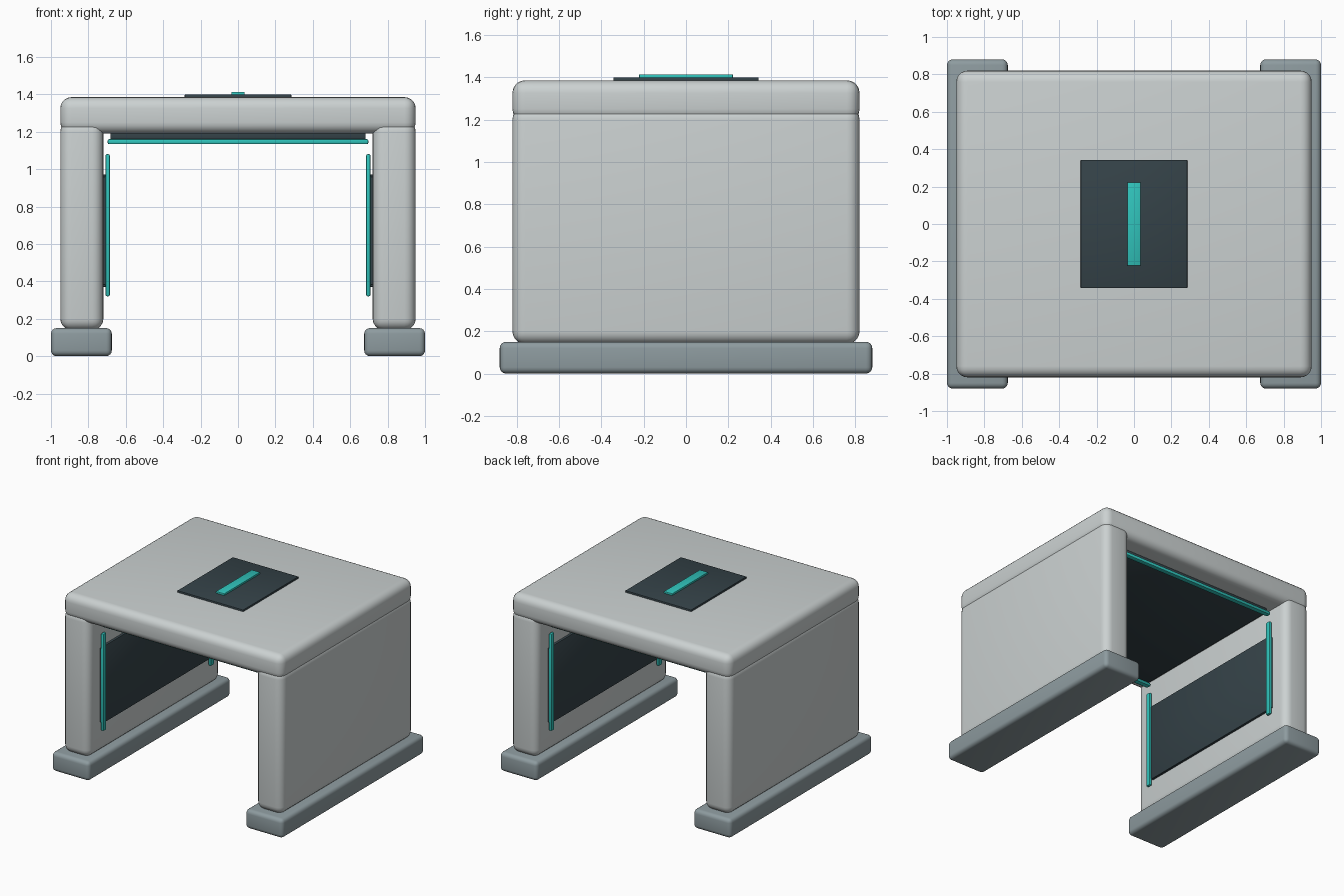
import bpy

if "Cube" in bpy.data.objects:
    bpy.data.objects.remove(bpy.data.objects["Cube"])


def material(name, rgb):
    m = bpy.data.materials.new(name)
    m.diffuse_color = (*rgb, 1)
    m.use_nodes = True
    m.node_tree.nodes["Principled BSDF"].inputs["Base Color"].default_value = m.diffuse_color
    return m


SHELL = material("shell_grey", (0.60, 0.64, 0.64))
FOOT = material("foot_grey", (0.27, 0.33, 0.35))
DARK = material("dark_panel", (0.035, 0.055, 0.065))
TEAL = material("teal_glow", (0.03, 0.55, 0.50))


def box(name, lo, hi, bevel, mat, segments=4):
    """Rounded box spanning two opposite corners."""
    bpy.ops.mesh.primitive_cube_add(
        size=1, location=[(a + b) / 2 for a, b in zip(lo, hi)])
    ob = bpy.context.object
    ob.name = name
    ob.scale = [b - a for a, b in zip(lo, hi)]
    bpy.ops.object.transform_apply(location=False, rotation=False, scale=True)
    ob.data.materials.append(mat)
    mod = ob.modifiers.new("Bevel", "BEVEL")
    mod.width = bevel
    mod.segments = segments
    bpy.ops.object.modifier_apply(modifier=mod.name)
    bpy.ops.object.shade_smooth_by_angle(angle=0.6)
    return ob


def side_box(name, side, x0, x1, y0, y1, z0, z1, bevel, mat, segments=4):
    """Box given by its distance from the centre plane, on either side."""
    xs = sorted((side * x0, side * x1))
    return box(name, (xs[0], y0, z0), (xs[1], y1, z1), bevel, mat, segments)


# Roof slab
box("roof", (-0.95, -0.82, 1.19), (0.95, 0.82, 1.385), 0.06, SHELL, 5)

# Feet, walls, inner panels and vertical light strips
for label, s in (("left", -1), ("right", 1)):
    side_box(label + "_foot", s, 0.675, 1.0, -0.88, 0.88, 0, 0.15, 0.03, FOOT)
    side_box(label + "_wall", s, 0.72, 0.95, -0.82, 0.82, 0.14, 1.26, 0.06, SHELL, 5)
    side_box(label + "_inner_panel", s, 0.702, 0.73, -0.65, 0.65, 0.37, 0.97, 0.005, DARK, 2)
    for end, y in (("front", -0.665), ("back", 0.665)):
        side_box(f"{label}_{end}_light_strip", s, 0.685, 0.709, y - 0.02, y + 0.02,
                 0.32, 1.08, 0.008, TEAL, 2)
        # Tie the strip to the wall behind it
        side_box(f"{label}_{end}_strip_mount", s, 0.705, 0.73, y - 0.015, y + 0.015,
                 0.38, 0.96, 0.003, DARK, 1)

# Ceiling panel and its two light strips
box("ceiling_panel", (-0.683, -0.66, 1.157), (0.683, 0.66, 1.20), 0.005, DARK, 2)
for end, y in (("front", -0.665), ("back", 0.665)):
    box(end + "_ceiling_strip", (-0.697, y - 0.02, 1.133), (0.697, y + 0.02, 1.16),
        0.008, TEAL, 2)

# Roof panel with light bar
box("roof_panel", (-0.285, -0.343, 1.37), (0.285, 0.343, 1.399), 0.004, DARK, 2)
box("roof_light_bar", (-0.036, -0.222, 1.39), (0.036, 0.222, 1.413), 0.004, TEAL, 2)
